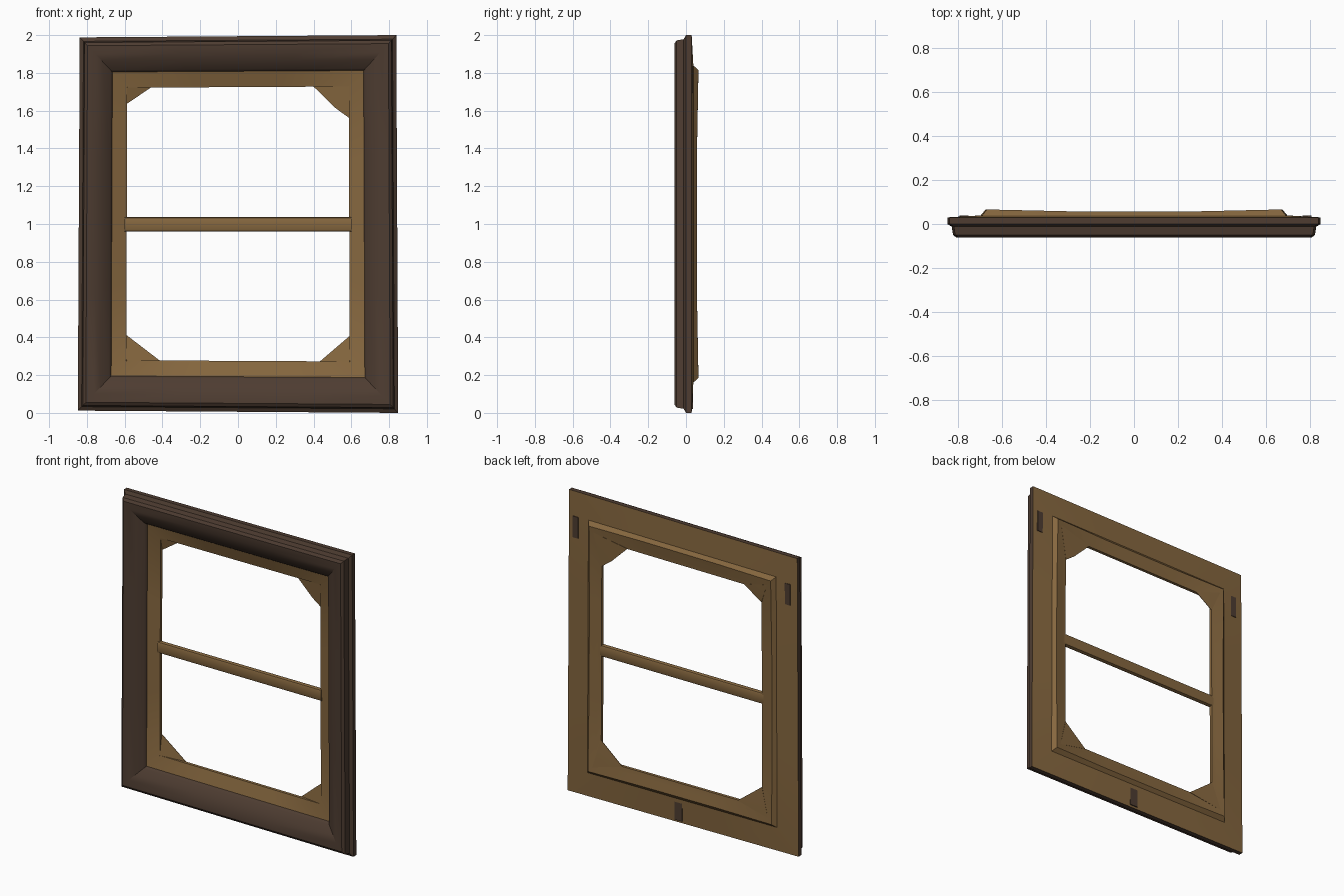
import bpy, bmesh
from mathutils import Vector

if "Cube" in bpy.data.objects:
    bpy.data.objects.remove(bpy.data.objects["Cube"])

HX, HZ = 0.843, 0.994          # half width / half height of the outer frame


def material(name, rgb):
    m = bpy.data.materials.new(name)
    m.diffuse_color = (*rgb, 1)
    m.use_nodes = True
    m.node_tree.nodes["Principled BSDF"].inputs["Base Color"].default_value = m.diffuse_color
    return m


DARK = material("dark brown wood", (0.076, 0.046, 0.031))
GOLD = material("golden brown wood", (0.24, 0.137, 0.05))


def warp(x, y, z):
    """Slight hand-made crookedness shared by every part."""
    return Vector((x * (1 - 0.006 * (z - 1)), y, z + 0.006 * (x / HX) * (z - 1)))


def finish(name, bm, mat, angle=0.6):
    for v in bm.verts:
        v.co = warp(*v.co)
    me = bpy.data.meshes.new(name)
    bm.to_mesh(me)
    bm.free()
    ob = bpy.data.objects.new(name, me)
    bpy.context.collection.objects.link(ob)
    me.materials.append(mat)
    bpy.ops.object.select_all(action='DESELECT')
    ob.select_set(True)
    bpy.context.view_layer.objects.active = ob
    bpy.ops.object.shade_smooth_by_angle(angle=angle)
    return ob


def ring(name, profile, mat):
    """Sweep a (inset, y) profile around the rectangle with mitred corners.
    The raised back ridge dips a little in the middle of each side."""
    bm = bmesh.new()
    corners = ((-1, -1), (1, -1), (1, 1), (-1, 1))
    rows = []
    for i, (ax, az) in enumerate(corners):
        bx, bz = corners[(i + 1) % 4]
        for t in (0, 0.3, 0.7):
            sx, sz = ax + (bx - ax) * t, az + (bz - az) * t
            rows.append([bm.verts.new((sx * (HX - d),
                                       y - (0.009 if t and y > 0.05 else 0),
                                       1 + sz * (HZ - d * 1.06)))
                         for d, y in profile])
    for i, a in enumerate(rows):
        b = rows[(i + 1) % len(rows)]
        for j in range(len(profile) - 1):
            bm.faces.new((a[j], b[j], b[j + 1], a[j + 1]))
    return finish(name, bm, mat)


def box(name, lo, hi, mat, bevel=0):
    bm = bmesh.new()
    bmesh.ops.create_cube(bm, size=1)
    for v in bm.verts:
        v.co = [lo[k] + (v.co[k] + 0.5) * (hi[k] - lo[k]) for k in range(3)]
    if bevel:
        edges = [e for e in bm.edges
                 if abs(e.verts[0].co.x - e.verts[1].co.x) > 0.5]
        bmesh.ops.bevel(bm, geom=edges, offset=bevel, segments=2,
                        profile=0.5, affect='EDGES')
    return finish(name, bm, mat)


# Dark moulded front frame: stepped outer flange, face sloping in to the opening
ring("outer_frame", [(0, 0.03), (0, 0.0), (0.02, -0.012), (0.026, -0.05),
                     (0.042, -0.062), (0.085, -0.06), (0.12, -0.042),
                     (0.165, -0.018), (0.173, -0.006), (0.175, 0.0)], DARK)

# Golden inner frame, sloping back to the opening and over the raised back
ring("inner_frame_and_back", [(0.175, 0.0), (0.254, 0.025), (0.254, 0.045),
                              (0.225, 0.056), (0.172, 0.066), (0.15, 0.039),
                              (0, 0.03)], GOLD)

# Middle crossbar
box("crossbar", (-0.60, 0.012, 0.96), (0.60, 0.046, 1.036), GOLD, 0.012)

# Sloping corner braces: first point is the corner, the rest the free edge
braces = {
    "top_left": [(-0.589, 1.727), (-0.46, 1.727), (-0.589, 1.64)],
    "top_right": [(0.589, 1.727), (0.40, 1.727), (0.52, 1.61), (0.589, 1.56)],
    "bottom_left": [(-0.589, 0.273), (-0.41, 0.273), (-0.589, 0.41)],
    "bottom_right": [(0.589, 0.273), (0.43, 0.273), (0.589, 0.41)],
}
for key, pts in braces.items():
    bm = bmesh.new()
    for i, (x, z) in enumerate(pts):
        bm.verts.new((x, 0.024 if i == 0 else 0.044, z))
        bm.verts.new((x, 0.058 if i == 0 else 0.047, z))
    # back face blends out onto the raised ridge
    cx, cz = pts[0]
    bm.verts.new((cx * 1.09, 0.064, cz + (0.05 if cz > 1 else -0.05)))
    bmesh.ops.convex_hull(bm, input=bm.verts[:])
    bmesh.ops.recalc_face_normals(bm, faces=bm.faces[:])
    finish("corner_brace_" + key, bm, GOLD, 0.4)

# Dark slots on the back
for key, x, z0, z1, w in (("right", 0.79, 1.69, 1.83, 0.04),
                          ("left", -0.775, 1.67, 1.81, 0.04),
                          ("bottom", 0.03, 0.02, 0.14, 0.055)):
    box("back_slot_" + key, (x - w / 2, 0.029, z0), (x + w / 2, 0.0375, z1), DARK)
